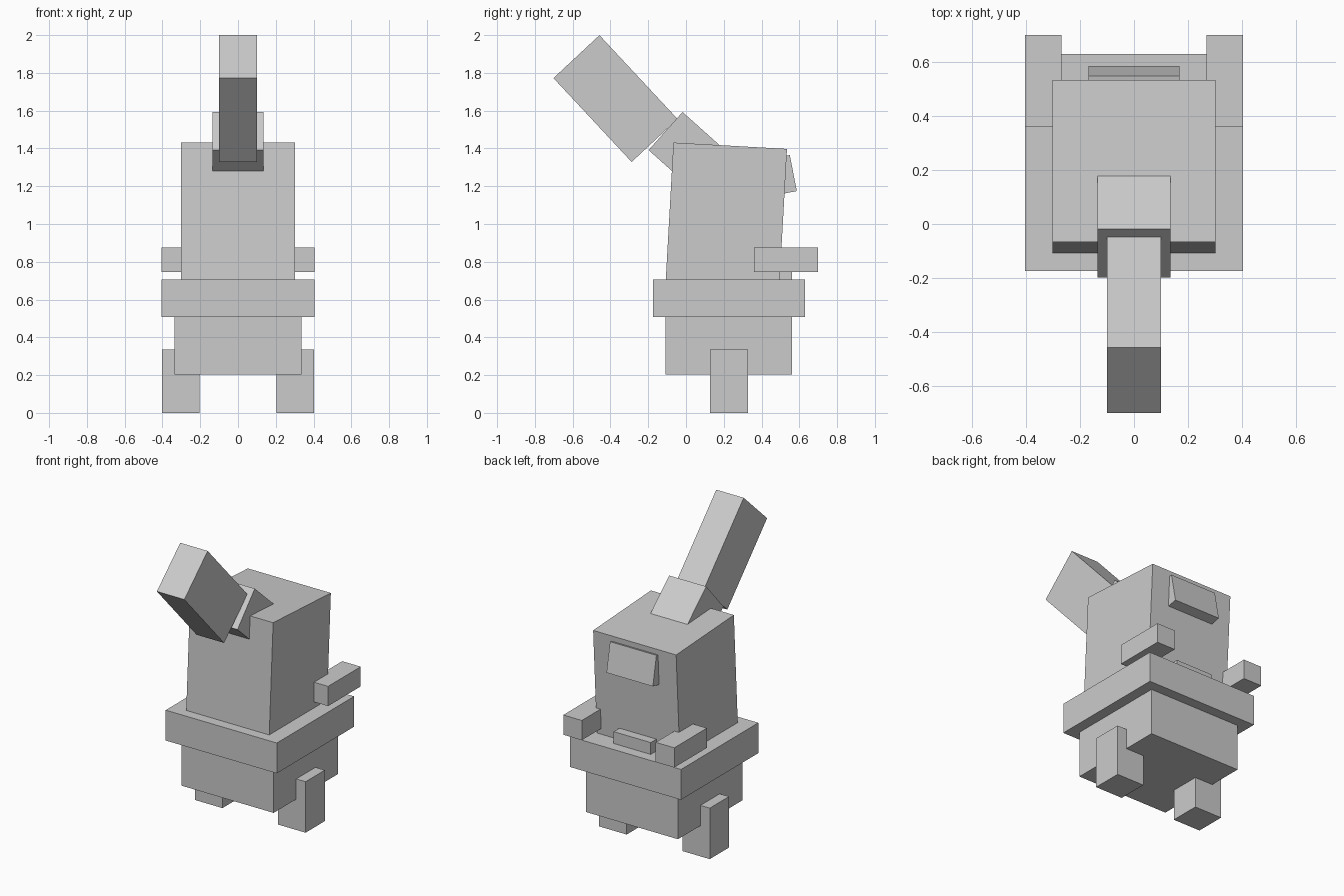
import bpy
import math

default_cube = bpy.data.objects.get("Cube")
if default_cube:
    bpy.data.objects.remove(default_cube, do_unlink=True)

grey = bpy.data.materials.new("plain_grey")
grey.use_nodes = True
GREY = (0.6, 0.6, 0.6, 1.0)
grey.diffuse_color = GREY
grey.node_tree.nodes["Principled BSDF"].inputs["Base Color"].default_value = GREY


def box(name, centre, size, tilt=0.0):
    """Flat-faced box, tilted about the x axis by the given degrees."""
    bpy.ops.mesh.primitive_cube_add(size=1, location=centre)
    ob = bpy.context.object
    ob.name = name
    ob.scale = size
    ob.rotation_euler.x = math.radians(tilt)
    ob.data.materials.append(grey)
    return ob


# Body, from the hips up
box("lower_body", (0, 0.227, 0.355), (0.67, 0.67, 0.305))
box("waist_band", (0, 0.228, 0.607), (0.81, 0.805, 0.2))
box("torso", (0, 0.209, 0.965), (0.605, 0.602, 0.9), -3.2)

# Upright barrel leaning forward, and the mount holding it
box("barrel_mount", (0, 0.026, 1.372), (0.27, 0.27, 0.36), 48.2 - 0)
box("barrel", (0, -0.373, 1.664), (0.2, 0.333, 0.607), 43)

# Details on the back
box("back_plate", (0, 0.519, 1.26), (0.338, 0.1, 0.194), 11)
box("back_ledge", (0, 0.48, 0.735), (0.27, 0.16, 0.1))

# Paired limbs
for side, s in (("left", 1), ("right", -1)):
    box(side + "_leg", (s * 0.303, 0.228, 0.168), (0.2, 0.2, 0.336))
    box(side + "_arm", (s * 0.337, 0.53, 0.811), (0.135, 0.34, 0.13))
